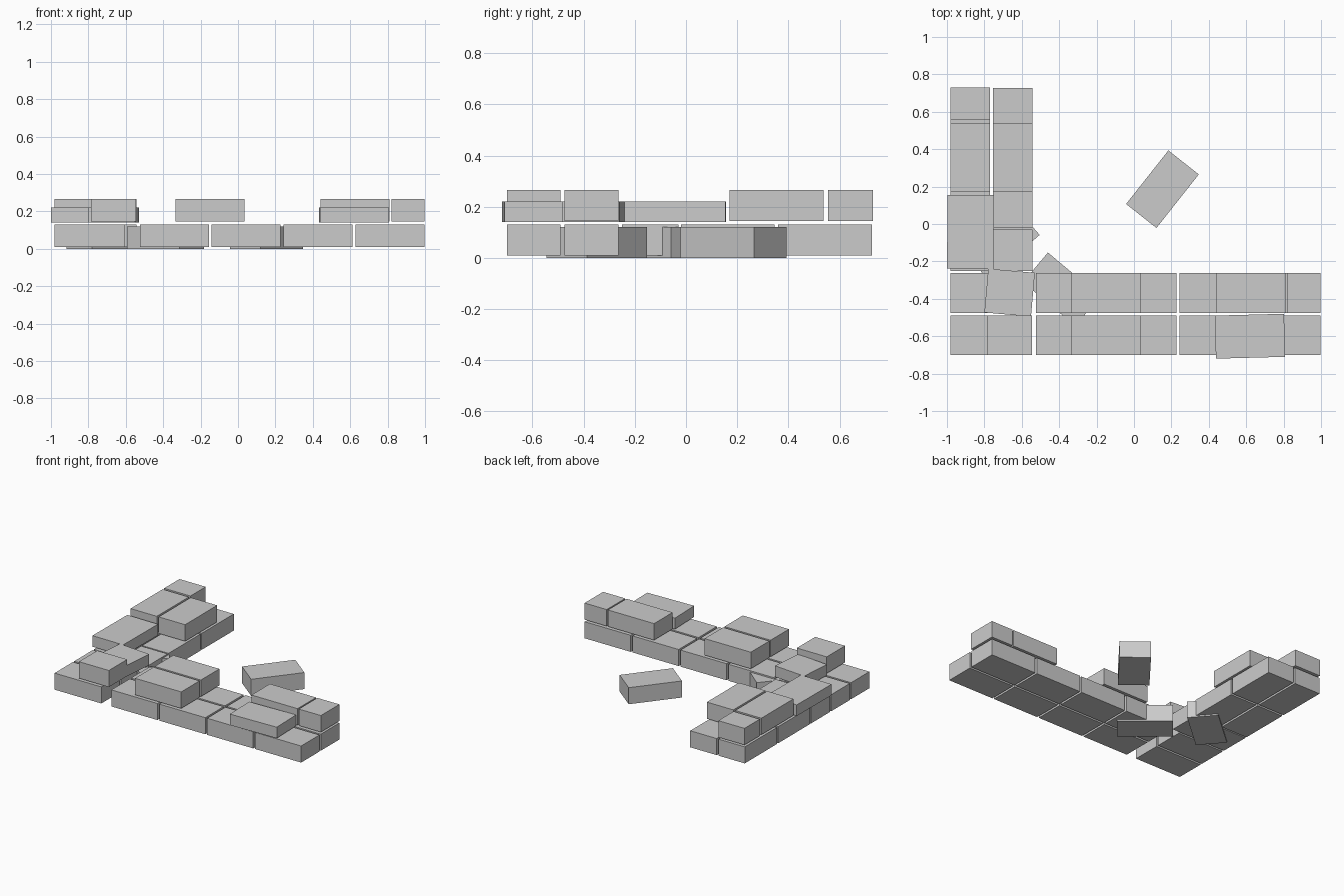
import bpy, math

cube = bpy.data.objects.get("Cube")
if cube:
    bpy.data.objects.remove(cube, do_unlink=True)

stone = bpy.data.materials.new("grey_stone")
stone.use_nodes = True
GREY = (0.6, 0.6, 0.6, 1)
stone.diffuse_color = GREY
stone.node_tree.nodes["Principled BSDF"].inputs["Base Color"].default_value = GREY


def brick(name, center, size, z, turn=0):
    """Block standing on height z; z is (bottom, top), turn in degrees."""
    bpy.ops.mesh.primitive_cube_add(
        size=1, location=(*center, sum(z) / 2), rotation=(0, 0, math.radians(turn)))
    ob = bpy.context.object
    ob.name = name
    ob.scale = (*size, z[1] - z[0])
    ob.data.materials.append(stone)


def span(name, x, y, z, turn=0):
    """Block filling an x range and a y range."""
    brick(name, (sum(x) / 2, sum(y) / 2), (x[1] - x[0], y[1] - y[0]), z, turn)


LOWER, UPPER = (0.01, 0.13), (0.145, 0.265)
THIN, FALLEN = (0.14, 0.22), (0, 0.12)
FRONT, BACK = (-0.7, -0.49), (-0.475, -0.263)
OUTER, INNER = (-0.98, -0.77), (-0.755, -0.543)

# Long wall: two rows of bricks on the lower course
for row, y in (("front", FRONT), ("back", BACK)):
    span(f"corner_{row}_brick", (-0.98, -0.605), y, LOWER)
    for i in range(4):
        x = -0.525 + i * 0.384
        span(f"long_wall_{row}_brick", (x, x + 0.369), y, LOWER)
    span(f"upper_{row}_brick", (-0.335, 0.035), y, UPPER)

# Short wall: two columns on the lower course
for col, x in (("outer", OUTER), ("inner", INNER)):
    span(f"short_wall_{col}_half", x, (-0.25, -0.03), LOWER)
    span(f"short_wall_{col}_middle", x, (-0.02, 0.345), LOWER)
    span(f"short_wall_{col}_end", x, (0.36, 0.727), LOWER)
    span(f"upper_{col}_brick", x, (0.17, 0.537), UPPER)

# Remaining upper course
span("upper_outer_half", OUTER, (0.555, 0.73), UPPER)
span("upper_corner_half", (-0.785, -0.545), FRONT, UPPER)
span("upper_right_brick", (0.44, 0.81), BACK, UPPER)
span("upper_right_half", (0.82, 0.997), BACK, UPPER)

# Thin slabs lying slightly askew
span("thin_right_slab", (0.435, 0.805), (-0.715, -0.485), THIN, 1.5)
span("thin_left_slab", (-0.998, -0.75), (-0.24, 0.155), THIN, -0.5)
brick("thin_corner_slab", (-0.665, -0.367), (0.25, 0.235), THIN, -5)

# Fallen bricks on the ground
BRICK = (0.365, 0.207)
brick("loose_brick", (0.152, 0.186), BRICK, FALLEN, 51.7)
brick("rubble_right", (-0.387, -0.349), BRICK, FALLEN, -40)
brick("rubble_left", (-0.71, -0.1), BRICK, FALLEN, 41)
